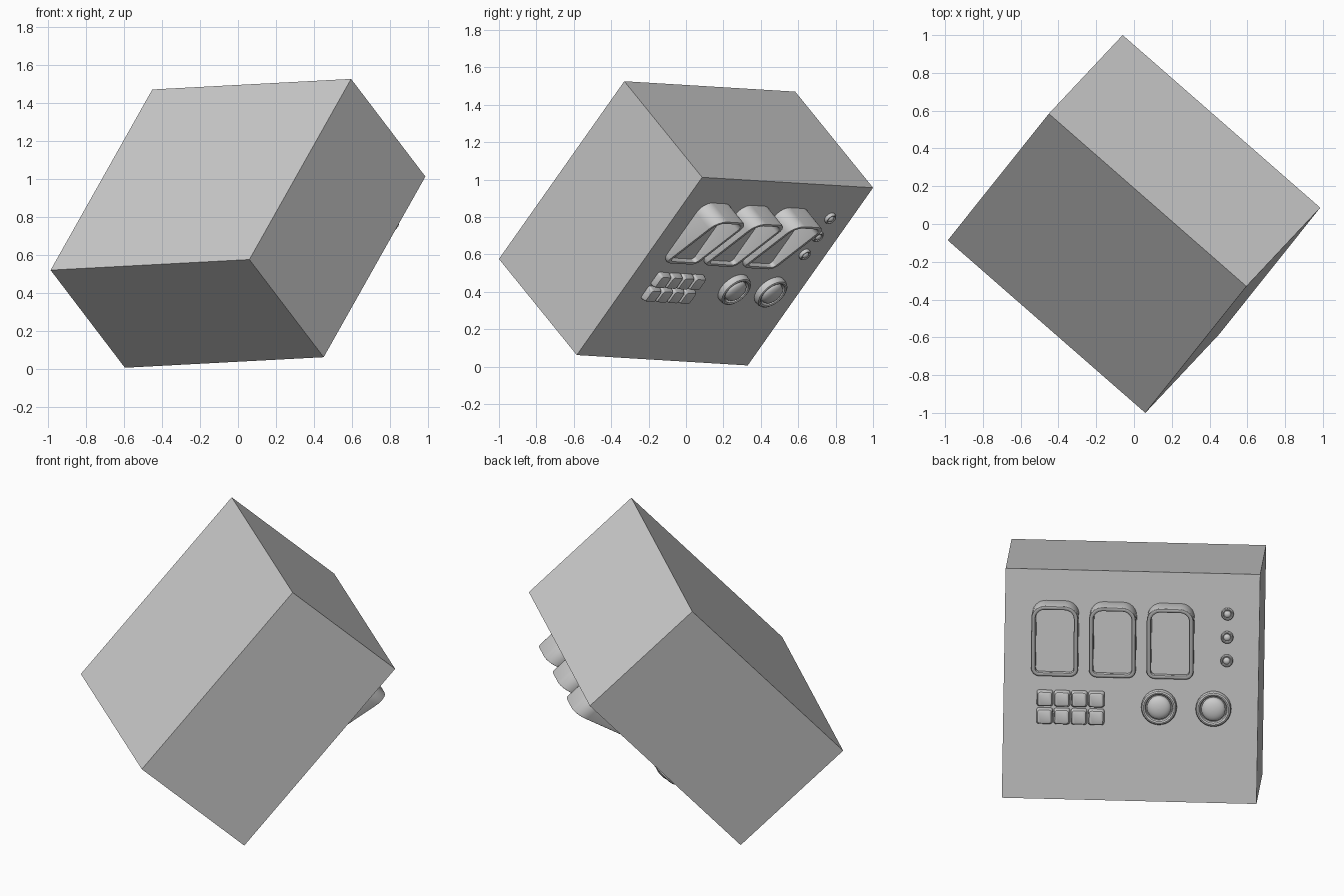
import bpy, bmesh
from math import cos, sin, pi, radians
from mathutils import Vector, Matrix

if "Cube" in bpy.data.objects:
    bpy.data.objects.remove(bpy.data.objects["Cube"])

# Tilted frame of the panel: x right, y up, z outward, origin at its top left corner
W, H, D = 1.39, 1.28, 0.768
up = Vector((0.535, 0.67, 0.95)).normalized()
out = Vector((0.39, 0.415, -0.515))
out = (out - up * out.dot(up)).normalized()
right = up.cross(out)
corner = Vector((0, 0, 0.766)) - right * W / 2 + up * H / 2 + out * D / 2
FRAME = Matrix((right, up, out)).transposed().to_4x4()
FRAME.translation = corner


def add(name, bm, x=0, y=0, smooth=True):
    bmesh.ops.recalc_face_normals(bm, faces=bm.faces)
    me = bpy.data.meshes.new(name)
    bm.to_mesh(me)
    bm.free()
    ob = bpy.data.objects.new(name, me)
    bpy.context.collection.objects.link(ob)
    ob.matrix_world = FRAME @ Matrix.Translation((x, y, 0))
    if smooth:
        bpy.ops.object.select_all(action='DESELECT')
        ob.select_set(True)
        bpy.context.view_layer.objects.active = ob
        bpy.ops.object.shade_smooth_by_angle(angle=radians(35))
    return ob


def loft(rings, cap=False):
    bm = bmesh.new()
    loops = [[bm.verts.new(p) for p in r] for r in rings]
    for a, b in zip(loops, loops[1:]):
        n = len(a)
        for i in range(n):
            bm.faces.new((a[i], a[(i + 1) % n], b[(i + 1) % n], b[i]))
    if cap:
        bm.faces.new(loops[-1])
    return bm


def rounded(w, h, r_top, r_bot, inset, seg=8):
    pts = []
    for k, (sx, sy, r) in enumerate(((1, 1, r_top), (-1, 1, r_top), (-1, -1, r_bot), (1, -1, r_bot))):
        for i in range(seg + 1):
            a = (k + i / seg) * pi / 2
            pts.append((sx * (w / 2 - r) + (r - inset) * cos(a),
                        sy * (h / 2 - r) + (r - inset) * sin(a)))
    return pts


def lathe(profile, seg=32):
    return loft([[(r * cos(2 * pi * i / seg), r * sin(2 * pi * i / seg), z) for i in range(seg)]
                 for r, z in profile], True)


def dome(r, z, h, n=7):
    return [(r * cos(i * pi / 2 / n) + 0.0005, z + h * sin(i * pi / 2 / n)) for i in range(n + 1)]


# Cabinet
bm = bmesh.new()
bmesh.ops.create_cube(bm, size=1, matrix=Matrix.Translation((W / 2, -H / 2, -D / 2))
                      @ Matrix.Diagonal((W, H, D, 1)))
add("cabinet", bm, smooth=False)

# Display hoods: sloping rounded tubes, deep at the top and shallow at the bottom
HW, HH = 0.256, 0.42
for i in range(3):
    rings = []
    for inset, drop in ((0, None), (0, 0.008), (0.003, 0.002), (0.008, 0),
                        (0.016, 0), (0.021, 0.002), (0.024, 0.008), (0.024, None)):
        rings.append([(x, y, 0 if drop is None else 0.022 + 0.13 * (y / HH + 0.5) - drop)
                      for x, y in rounded(HW, HH, 0.075, 0.045, inset)])
    add(f"display_hood_{i + 1}", loft(rings), 0.277 + 0.315 * i, -0.383)

# Keypad
for row in range(2):
    for col in range(4):
        rings = [[(x, y, z) for x, y in rounded(s, s, 0.012, 0.012, 0, 3)]
                 for s, z in ((0.088, 0), (0.088, 0.012), (0.083, 0.026),
                              (0.074, 0.035), (0.062, 0.038))]
        add(f"key_{row + 1}_{col + 1}", loft(rings, True), 0.226 + 0.094 * col, -0.716 - 0.099 * row)

# Round push buttons in collars
for i, (x, y) in enumerate(((0.85, -0.751), (1.147, -0.753))):
    add(f"button_collar_{i + 1}", lathe([(0.097, 0), (0.097, 0.022), (0.092, 0.034), (0.084, 0.038),
                                         (0.076, 0.034), (0.071, 0.022), (0.071, 0.012)]), x, y)
    add(f"push_button_{i + 1}", lathe([(0.065, 0)] + dome(0.065, 0.025, 0.03)), x, y)

# Indicator lamps
for i in range(3):
    y = -0.224 - 0.13 * i
    add(f"lamp_ring_{i + 1}", lathe([(0.034, 0), (0.034, 0.012), (0.030, 0.019),
                                     (0.025, 0.019), (0.021, 0.010)], 24), 1.215, y)
    add(f"lamp_{i + 1}", lathe([(0.019, 0)] + dome(0.019, 0.012, 0.014), 24), 1.215, y)
